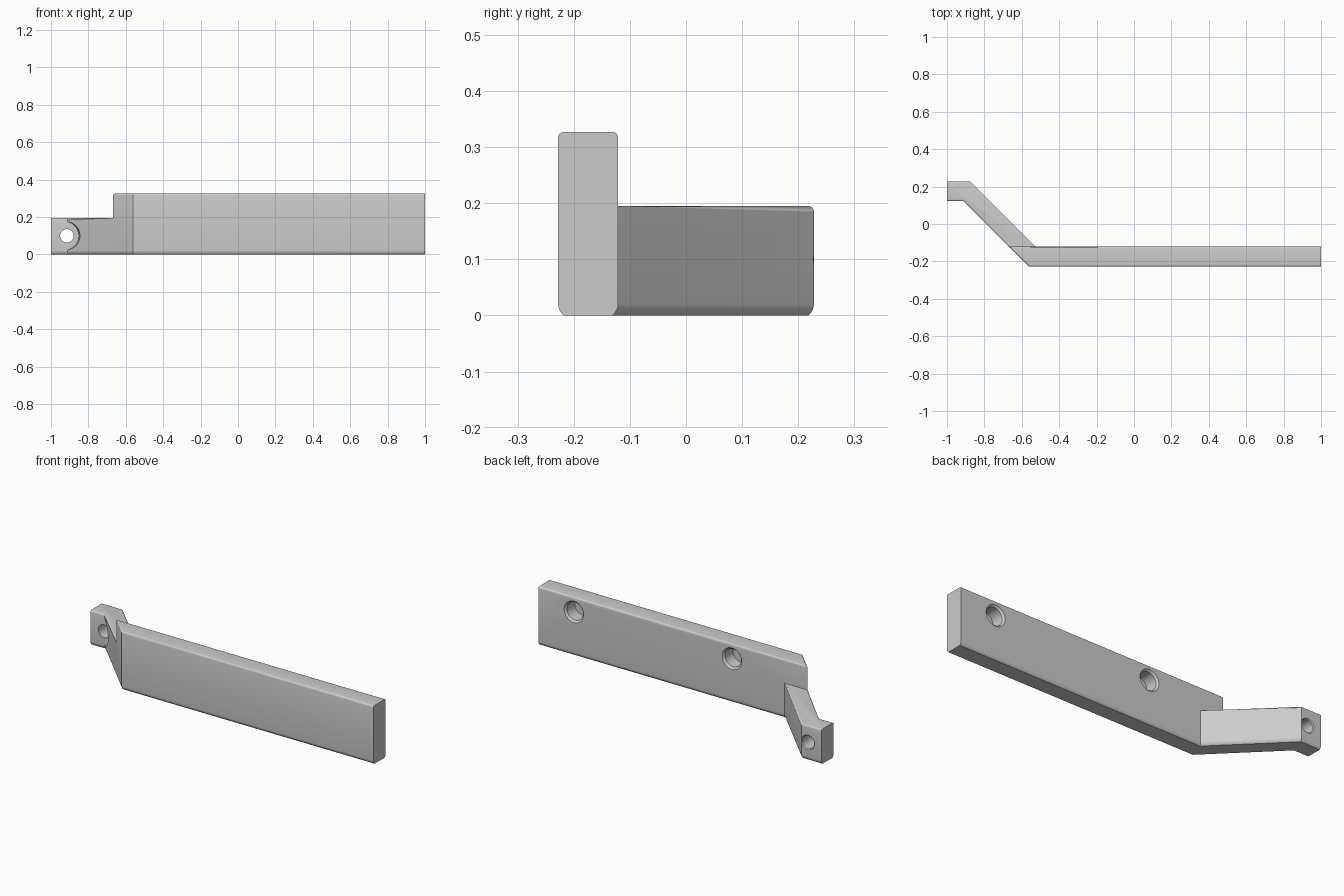
import bpy, bmesh, math

if "Cube" in bpy.data.objects:
    bpy.data.objects.remove(bpy.data.objects["Cube"], do_unlink=True)

FRONT, BACK, STEP = -0.228, 0.228, -0.121
ARM_H, BAR_H, EDGE = 0.195, 0.327, 0.01

grey = bpy.data.materials.new("plain grey")
grey.use_nodes = True
grey.diffuse_color = (0.6, 0.6, 0.6, 1)
grey.node_tree.nodes["Principled BSDF"].inputs["Base Color"].default_value = (0.6, 0.6, 0.6, 1)


def add_object(name, bm):
    bmesh.ops.recalc_face_normals(bm, faces=bm.faces[:])
    mesh = bpy.data.meshes.new(name)
    bm.to_mesh(mesh)
    bm.free()
    mesh.materials.append(grey)
    obj = bpy.data.objects.new(name, mesh)
    bpy.context.collection.objects.link(obj)
    return obj


def turned_cutter(name, x, z, profile, sides=48):
    """Solid turned around a y axis from (radius, y) pairs."""
    bm = bmesh.new()
    rings = []
    for r, y in profile:
        angles = [2 * math.pi * i / sides for i in range(sides)]
        rings.append([bm.verts.new((x + r * math.cos(a), y, z + r * math.sin(a))) for a in angles])
    for a, b in zip(rings, rings[1:]):
        for i in range(sides):
            j = (i + 1) % sides
            bm.faces.new((a[i], a[j], b[j], b[i]))
    bm.faces.new(rings[0])
    bm.faces.new(rings[-1])
    obj = add_object(name, bm)
    obj.hide_render = True
    return obj


def extrude_up(bm, faces, height):
    out = bmesh.ops.extrude_face_region(bm, geom=faces)["geom"]
    for v in out:
        if isinstance(v, bmesh.types.BMVert):
            v.co.z = height
    return [f for f in out if isinstance(f, bmesh.types.BMFace)]


# Plan of the long bar and the cranked arm, sharing one edge
bm = bmesh.new()
inner = bm.verts.new((-0.526, STEP, 0))
outer = bm.verts.new((-0.669, STEP, 0))
bar = [bm.verts.new((x, y, 0)) for x, y in ((-0.562, FRONT), (1, FRONT), (1, STEP))]
arm = [bm.verts.new((x, y, 0)) for x, y in
       ((-0.912, 0.122), (-1, 0.122), (-1, BACK), (-0.875, BACK))]
base = [bm.faces.new(bar + [inner, outer]), bm.faces.new([outer] + arm[::1] + [inner])]

# Raise both to the arm height, then the bar alone to full height
tops = extrude_up(bm, base, ARM_H)
bar_top = max(tops, key=lambda f: f.calc_center_median().x)
extrude_up(bm, [bar_top], BAR_H)
loose = [f for f in bm.faces if all(len(e.link_faces) > 2 for e in f.edges)]
bmesh.ops.delete(bm, geom=loose, context='FACES')
bmesh.ops.recalc_face_normals(bm, faces=bm.faces[:])
bmesh.ops.dissolve_limit(bm, angle_limit=0.02, verts=bm.verts[:], edges=bm.edges[:])


# Chamfered bottom edges and rounded top edges; the two ends stay square
def long_edges(low):
    found = []
    for e in bm.edges:
        a, b = e.verts[0].co, e.verts[1].co
        at_end = abs(a.x - b.x) < 0.001 and abs(a.x) > 0.99
        if abs(a.z - b.z) < 0.001 and not at_end and (a.z < 0.001) == low:
            found.append(e)
    return found


for low, segments in ((True, 1), (False, 4)):
    bmesh.ops.bevel(bm, geom=long_edges(low), offset=EDGE, offset_type='OFFSET',
                    segments=segments, profile=0.5, affect='EDGES', clamp_overlap=True)
bracket = add_object("bracket_body", bm)

# Two blind holes in the back of the bar, a through hole and head clearance in the arm
cutters = []
for i, x in enumerate((0.78, -0.2)):
    cutters.append(turned_cutter(f"blind_hole_{i + 1}", x, 0.245,
                                 ((0.07, STEP + 0.01), (0.05, STEP - 0.01), (0.05, STEP - 0.08))))
cutters.append(turned_cutter("arm_hole", -0.915, 0.1,
                             ((0.051, BACK + 0.01), (0.036, BACK - 0.005), (0.036, 0.05))))
cutters.append(turned_cutter("head_clearance", -0.928, 0.1, ((0.077, 0.121), (0.09, -0.02))))

bpy.ops.object.select_all(action='DESELECT')
bpy.context.view_layer.objects.active = bracket
bracket.select_set(True)
for cutter in cutters:
    mod = bracket.modifiers.new(cutter.name, 'BOOLEAN')
    mod.operation = 'DIFFERENCE'
    mod.solver = 'EXACT'
    mod.object = cutter
    bpy.ops.object.modifier_apply(modifier=mod.name)
    bpy.data.objects.remove(cutter, do_unlink=True)
bpy.ops.object.shade_smooth_by_angle(angle=math.radians(30))
